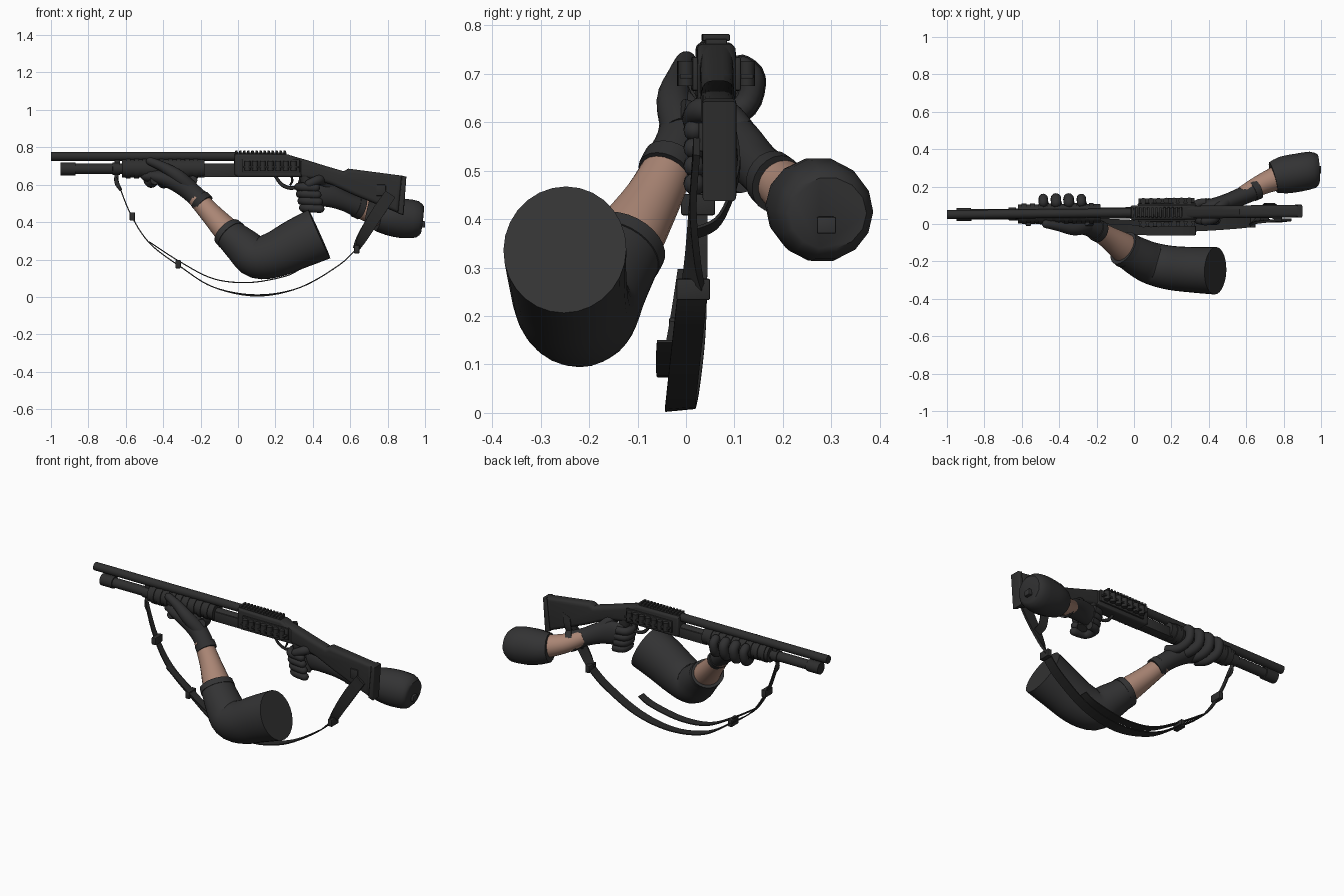
import bpy, bmesh, math
from mathutils import Vector


def material(name, c):
    m = bpy.data.materials.new(name)
    m.diffuse_color = (*c, 1)
    return m


METAL = material("gun black", (0.027, 0.027, 0.027))
CLOTH = material("sleeve charcoal", (0.033, 0.033, 0.034))
GLOVE = material("glove charcoal", (0.029, 0.029, 0.030))
STRAP = material("strap black", (0.023, 0.023, 0.023))
SKIN = material("skin", (0.40, 0.235, 0.175))
gun = []


def finish(bm, name, mat, smooth=True, on_gun=False):
    bmesh.ops.recalc_face_normals(bm, faces=bm.faces[:])
    me = bpy.data.meshes.new(name)
    bm.to_mesh(me)
    bm.free()
    ob = bpy.data.objects.new(name, me)
    bpy.context.collection.objects.link(ob)
    me.materials.append(mat)
    if smooth:
        bpy.ops.object.select_all(action='DESELECT')
        ob.select_set(True)
        bpy.context.view_layer.objects.active = ob
        bpy.ops.object.shade_smooth_by_angle(angle=math.radians(40))
    if on_gun:
        gun.append(ob)
    return ob


def spline(pts, n):
    """Catmull-Rom through tuples of any length."""
    out = []
    for i in range(len(pts) - 1):
        a, b, c, d = (pts[max(0, min(len(pts) - 1, i + k))] for k in (-1, 0, 1, 2))
        for s in range(n):
            t = s / n
            out.append([0.5 * (2 * q + (r - p) * t + (2 * p - 5 * q + 4 * r - u) * t * t
                               + (3 * q - p - 3 * r + u) * t ** 3)
                        for p, q, r, u in zip(a, b, c, d)])
    return out + [list(pts[-1])]


def skin_rings(rings, name, mat, **kw):
    bm = bmesh.new()
    vs = [[bm.verts.new(p) for p in r] for r in rings]
    n = len(vs[0])
    for a, b in zip(vs, vs[1:]):
        for i in range(n):
            bm.faces.new((a[i], a[(i + 1) % n], b[(i + 1) % n], b[i]))
    bm.faces.new(vs[0])
    bm.faces.new(vs[-1])
    return finish(bm, name, mat, **kw)


def limb(name, pts, mat, ref=(0, 0, 1), sides=20, n=4, tip=False, **kw):
    """Round limb; each point is x, y, z, side radius, up radius."""
    s = spline(pts, n)
    P = [Vector(p[:3]) for p in s]
    rings = []
    for i, p in enumerate(P):
        t = (P[min(i + 1, len(P) - 1)] - P[max(i - 1, 0)]).normalized()
        u = t.cross(Vector(ref)).normalized()
        v = u.cross(t)

        def ring(c, k):
            return [c + u * (s[i][3] * k * math.cos(a)) + v * (s[i][4] * k * math.sin(a))
                    for a in (math.tau * j / sides for j in range(sides))]
        rings.append(ring(p, 1))
        if tip and i == len(P) - 1:
            for a in (0.5, 1.0, 1.4):
                rings.append(ring(p + t * (s[i][3] * math.sin(a)), math.cos(a)))
    return skin_rings(rings, name, mat, **kw)


def band(name, pts, mat, thick=0.006, n=6):
    """Flat strap; each point is x, y, z and a half-width vector."""
    s = spline(pts, n)
    P = [Vector(p[:3]) for p in s]
    rings = []
    for i, p in enumerate(P):
        t = (P[min(i + 1, len(P) - 1)] - P[max(i - 1, 0)]).normalized()
        w = Vector(s[i][3:])
        k = t.cross(w).normalized() * thick / 2
        rings.append([p + w + k, p + w - k, p - w - k, p - w + k])
    return skin_rings(rings, name, mat)


def box(name, x, y, z, mat=METAL, bevel=0.004, on_gun=True):
    bm = bmesh.new()
    bmesh.ops.create_cube(bm, size=1)
    for v in bm.verts:
        v.co = [(a[0] + a[1]) / 2 + c * (a[1] - a[0]) for a, c in zip((x, y, z), v.co)]
    if bevel:
        bmesh.ops.bevel(bm, geom=bm.edges[:], offset=bevel, segments=2, affect='EDGES', profile=0.5)
    return finish(bm, name, mat, on_gun=on_gun)


def rod(name, x0, x1, z, r, y=0, sides=24):
    return limb(name, [(x0, y, z, r, r), (x1, y, z, r, r)], METAL, sides=sides, n=1, on_gun=True)


def plate(name, outline, half, bevel, mat=METAL):
    """Side profile in x, z, extruded across y with rounded rims."""
    bm = bmesh.new()
    f = bm.faces.new([bm.verts.new((x, -half, z)) for x, z in outline])
    ext = bmesh.ops.extrude_face_region(bm, geom=[f])["geom"]
    bmesh.ops.translate(bm, vec=(0, 2 * half, 0), verts=[g for g in ext if isinstance(g, bmesh.types.BMVert)])
    rims = [e for e in bm.edges if abs(e.verts[0].co.y - e.verts[1].co.y) < 1e-5]
    bmesh.ops.bevel(bm, geom=rims, offset=bevel, segments=4, affect='EDGES', profile=0.5)
    return finish(bm, name, mat, on_gun=True)


# Barrel, magazine tube and clamp
rod("barrel", -1.0, 0.0, 0.752, 0.024)
rod("muzzle_bore", -1.0, -0.995, 0.752, 0.017)
rod("magazine_tube", -0.94, 0.0, 0.685, 0.028)
rod("magazine_cap", -0.95, -0.87, 0.685, 0.035)
rod("tube_collar", -0.67, -0.63, 0.685, 0.034)
box("barrel_clamp", (-0.66, -0.63), (-0.014, 0.014), (0.69, 0.75))

# Ribbed sliding fore-end
rod("fore_end", -0.62, -0.18, 0.688, 0.05)
for i in range(9):
    rod("fore_end_rib", -0.60 + i * 0.045, -0.575 + i * 0.045, 0.688, 0.055)
box("action_bar", (-0.2, 0.0), (-0.03, 0.03), (0.64, 0.70))

# Receiver, top rail and trigger group
plate("receiver", [(-0.02, 0.655), (0.0, 0.64), (0.34, 0.64), (0.34, 0.725), (0.27, 0.762), (-0.02, 0.765)], 0.04, 0.014)
box("rail_base", (-0.015, 0.26), (-0.022, 0.022), (0.755, 0.772), bevel=0.002)
for i in range(13):
    x = -0.015 + i * 0.0215
    box("rail_tooth", (x, x + 0.013), (-0.028, 0.028), (0.768, 0.782), bevel=0.002)
limb("trigger_guard", [(0.2, 0, 0.645, 0.008, 0.006), (0.235, 0, 0.60, 0.01, 0.006), (0.285, 0, 0.582, 0.01, 0.006),
                       (0.325, 0, 0.60, 0.01, 0.006), (0.34, 0, 0.645, 0.01, 0.006)],
     METAL, ref=(0, 1, 0), sides=8, on_gun=True)
limb("trigger", [(0.285, 0, 0.65, 0.006, 0.006), (0.29, 0, 0.62, 0.006, 0.006), (0.278, 0, 0.597, 0.005, 0.005)],
     METAL, ref=(0, 1, 0), sides=8, on_gun=True)

# Spare shell carriers on both sides
for s in (-1, 1):
    box("shell_carrier", (0.02, 0.33), sorted((s * 0.038, s * 0.05)), (0.665, 0.735))
    box("carrier_strip", (0.025, 0.325), sorted((s * 0.05, s * 0.076)), (0.69, 0.70), bevel=0.002)
    for i in range(7):
        x = 0.05 + i * 0.041
        limb("spare_shell", [(x, s * 0.063, 0.675, 0.016, 0.016), (x, s * 0.063, 0.727, 0.016, 0.016)],
             METAL, ref=(1, 0, 0), sides=14, n=1, on_gun=True)

# Stock with grip and butt pad
plate("stock", [(0.27, 0.76), (0.38, 0.728), (0.47, 0.70), (0.565, 0.672), (0.59, 0.686), (0.88, 0.648), (0.86, 0.447),
                (0.62, 0.545), (0.50, 0.60), (0.42, 0.625), (0.30, 0.645)], 0.034, 0.022)
plate("butt_pad", [(0.875, 0.649), (0.9, 0.643), (0.885, 0.437), (0.855, 0.447)], 0.035, 0.008)
limb("grip", [(0.36, 0, 0.65, 0.03, 0.035), (0.39, 0, 0.55, 0.028, 0.033), (0.42, 0, 0.48, 0.028, 0.03)],
     METAL, ref=(1, 0, 0), on_gun=True)
box("sling_plate", (0.74, 0.79), (-0.042, -0.03), (0.54, 0.60))

# The gun turns slightly about the vertical axis
for ob in gun:
    ob.location.y = 0.06
    ob.rotation_euler.z = 0.01

# Front arm
limb("front_forearm", [(-0.22, -0.025, 0.53, 0.05, 0.05), (-0.14, -0.07, 0.44, 0.06, 0.058),
                       (-0.05, -0.13, 0.345, 0.08, 0.07), (0.03, -0.18, 0.265, 0.08, 0.07)], SKIN)
limb("front_sleeve", [(-0.055, -0.13, 0.345, 0.092, 0.08), (0.03, -0.18, 0.268, 0.105, 0.10),
                      (0.1, -0.212, 0.212, 0.113, 0.113), (0.2, -0.235, 0.228, 0.118, 0.123),
                      (0.32, -0.245, 0.285, 0.122, 0.135), (0.435, -0.25, 0.337, 0.127, 0.143)], CLOTH, sides=28)
limb("front_cuff", [(-0.058, -0.128, 0.349, 0.096, 0.084), (-0.035, -0.143, 0.328, 0.099, 0.087)], CLOTH, n=1, sides=28)

# Front glove: palm, cuff, thumb and curled fingers
limb("front_palm", [(-0.185, -0.04, 0.50, 0.054, 0.052), (-0.25, -0.01, 0.56, 0.052, 0.052),
                    (-0.33, 0.01, 0.615, 0.062, 0.052), (-0.42, 0.03, 0.64, 0.062, 0.04),
                    (-0.48, 0.04, 0.645, 0.04, 0.03)], GLOVE, tip=True)
limb("front_glove_cuff", [(-0.18, -0.043, 0.495, 0.059, 0.057), (-0.205, -0.03, 0.52, 0.059, 0.057)], GLOVE, n=1)
limb("front_thumb", [(-0.25, -0.01, 0.58, 0.04, 0.04), (-0.32, -0.025, 0.645, 0.036, 0.036),
                     (-0.40, -0.012, 0.695, 0.027, 0.027), (-0.47, 0.0, 0.725, 0.022, 0.022)], GLOVE, tip=True)
for i in range(4):
    x, r = -0.485 + i * 0.068, (0.025, 0.028, 0.028, 0.025)[i]
    limb("front_finger", [(x + 0.04, -0.01, 0.625, r, r), (x + 0.02, 0.06, 0.607, r, r), (x, 0.122, 0.635, r, r),
                          (x, 0.137, 0.69, r, r), (x, 0.115, 0.712, r, r)], GLOVE, ref=(1, 0, 0), sides=12, tip=True)

# Rear arm
limb("rear_forearm", [(0.58, 0.155, 0.51, 0.045, 0.045), (0.68, 0.21, 0.462, 0.055, 0.055),
                      (0.80, 0.26, 0.43, 0.07, 0.07)], SKIN)
limb("rear_sleeve", [(0.745, 0.248, 0.435, 0.085, 0.083), (0.80, 0.262, 0.428, 0.10, 0.098),
                     (0.88, 0.275, 0.42, 0.102, 0.108), (0.955, 0.29, 0.415, 0.098, 0.10),
                     (0.985, 0.293, 0.412, 0.08, 0.075)], CLOTH, sides=14, n=2)
box("sleeve_tab", (0.975, 1.0), (0.27, 0.31), (0.37, 0.405), CLOTH, on_gun=False)

# Rear glove: palm, cuff, thumb and wrapped fingers
limb("rear_palm", [(0.655, 0.185, 0.475, 0.052, 0.058), (0.58, 0.15, 0.507, 0.048, 0.052),
                   (0.50, 0.118, 0.54, 0.045, 0.062), (0.43, 0.10, 0.555, 0.04, 0.07),
                   (0.37, 0.095, 0.555, 0.032, 0.06)], GLOVE, tip=True)
limb("rear_glove_cuff", [(0.66, 0.188, 0.473, 0.056, 0.062), (0.63, 0.174, 0.485, 0.055, 0.06)], GLOVE, n=1)
limb("rear_thumb", [(0.49, 0.115, 0.58, 0.03, 0.03), (0.45, 0.08, 0.62, 0.028, 0.028), (0.43, 0.03, 0.625, 0.026, 0.026),
                    (0.38, 0.015, 0.605, 0.023, 0.023)], GLOVE, tip=True)
for i in range(4):
    x, z, r = 0.335 + i * 0.008, 0.588 - i * 0.037, 0.023
    limb("rear_finger", [(x + 0.05, 0.115, z, r, r), (x, 0.105, z, r, r), (x - 0.01, 0.06, z, r, r),
                         (x + 0.01, 0.022, z, r, r), (x + 0.08, 0.018, z - 0.005, r, r)], GLOVE, sides=12, tip=True)

# Sling: main band, loose tail and broad shoulder end
band("sling", [(-0.65, 0.04, 0.64, 0, 0.014, 0), (-0.58, 0.027, 0.455, 0, 0.018, 0), (-0.475, 0.02, 0.29, 0, 0.024, 0),
               (-0.305, 0.01, 0.16, 0, 0.03, 0), (-0.13, -0.003, 0.052, 0, 0.031, 0), (0.1, -0.012, 0.008, 0, 0.031, 0.003),
               (0.33, -0.008, 0.05, 0, 0.031, 0), (0.54, 0.005, 0.17, 0, 0.031, 0), (0.64, 0.015, 0.265, 0, 0.03, 0)], STRAP)
band("sling_tail", [(-0.475, 0.005, 0.295, 0, 0.022, 0), (-0.305, -0.01, 0.185, 0, 0.024, 0),
                    (-0.13, -0.025, 0.097, 0, 0.026, 0), (0.06, -0.033, 0.077, 0, 0.027, 0),
                    (0.25, -0.035, 0.11, 0, 0.027, 0), (0.33, -0.035, 0.148, 0, 0.025, 0)], STRAP)
band("sling_rear", [(0.63, 0.015, 0.255, 0.01, 0.022, -0.005), (0.665, 0.015, 0.32, 0.022, 0.01, -0.015),
                    (0.74, 0.015, 0.44, 0.027, 0, -0.02), (0.815, 0.022, 0.55, 0.026, 0, -0.018)], STRAP, thick=0.014)
band("sling_wrap", [(0.70, 0.015, 0.37, 0.02, 0, 0.01), (0.70, 0.07, 0.40, 0.025, 0, 0.01),
                    (0.72, 0.108, 0.50, 0.025, 0, 0.01), (0.74, 0.10, 0.58, 0.025, 0, 0.01)], STRAP)
for x, y, z in ((-0.565, 0.025, 0.43), (-0.32, 0.0, 0.175), (0.635, 0.015, 0.255)):
    box("sling_buckle", (x - 0.014, x + 0.014), (y - 0.035, y + 0.035), (z - 0.022, z + 0.022), METAL, on_gun=False)
limb("sling_hook", [(-0.65, 0.05, 0.66, 0.01, 0.01), (-0.648, 0.04, 0.61, 0.012, 0.012), (-0.625, 0.035, 0.57, 0.008, 0.008)],
     METAL, ref=(0, 1, 0), sides=10)
